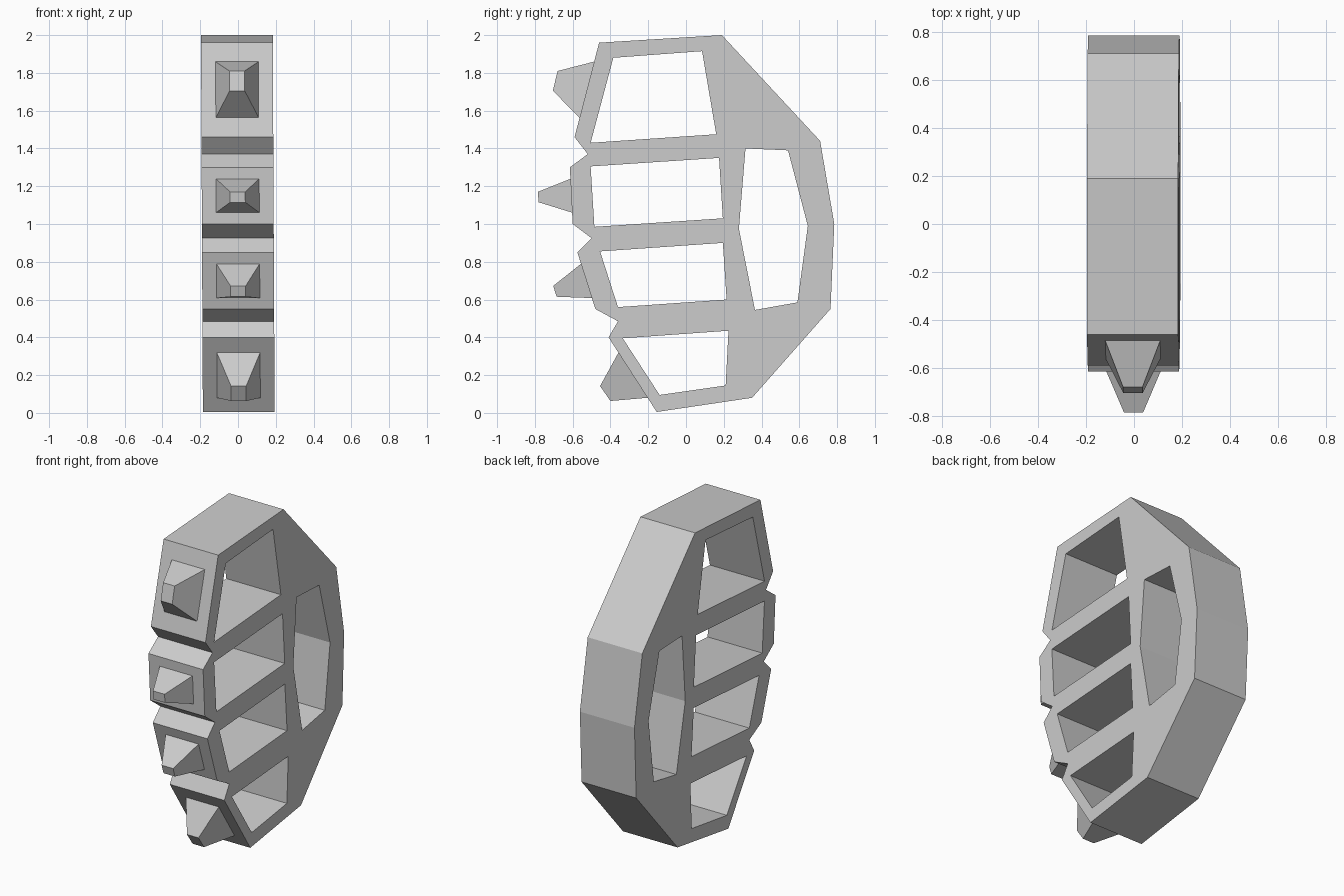
import bpy, bmesh

cube = bpy.data.objects.get("Cube")
if cube:
    bpy.data.objects.remove(cube, do_unlink=True)

HALF = 0.19   # half thickness of the frame

metal = bpy.data.materials.new("plain_grey")
metal.use_nodes = True
GREY = (0.6, 0.6, 0.6, 1)
metal.diffuse_color = GREY
metal.node_tree.nodes["Principled BSDF"].inputs["Base Color"].default_value = GREY


def finish(name, bm):
    """Turn a bmesh into a flat shaded object with a very slight lean."""
    for v in bm.verts:
        v.co.x -= 0.005 * (v.co.z - 0.8)
    bmesh.ops.recalc_face_normals(bm, faces=bm.faces)
    mesh = bpy.data.meshes.new(name)
    bm.to_mesh(mesh)
    bm.free()
    mesh.materials.append(metal)
    bpy.context.collection.objects.link(bpy.data.objects.new(name, mesh))


# Side profile of the frame, as (y, z), with its knuckle notches
outline = [(-.46, 1.96), (.19, 2), (.71, 1.44), (.785, 1), (.765, .55),
           (.35, .08), (-.155, .005), (-.41, .4), (-.36, .485), (-.48, .55),
           (-.575, .85), (-.5, .925), (-.6, 1), (-.615, 1.3), (-.52, 1.37),
           (-.59, 1.46)]
# Four finger holes and the palm hole
holes = [
    [(-.385, 1.88), (.085, 1.915), (.16, 1.475), (-.505, 1.43)],
    [(-.505, 1.305), (.175, 1.35), (.195, 1.03), (-.485, .985)],
    [(-.455, .855), (.195, .9), (.215, .6), (-.36, .56)],
    [(-.335, .395), (.225, .435), (.21, .145), (-.14, .095)],
    [(.315, 1.4), (.54, 1.39), (.645, .99), (.59, .585), (.365, .545), (.28, .975)],
]

# Frame: fill the profile around the holes, then extrude it sideways
bm = bmesh.new()
for loop in [outline] + holes:
    vs = [bm.verts.new((-HALF, y, z)) for y, z in loop]
    for a, b in zip(vs, vs[1:] + vs[:1]):
        bm.edges.new((a, b))
bmesh.ops.triangle_fill(bm, use_beauty=True, edges=bm.edges[:], normal=(-1, 0, 0))
side = bmesh.ops.extrude_face_region(bm, geom=bm.faces[:], use_keep_orig=True)
moved = [g for g in side["geom"] if isinstance(g, bmesh.types.BMVert)]
bmesh.ops.translate(bm, verts=moved, vec=(2 * HALF, 0, 0))
bmesh.ops.dissolve_limit(bm, angle_limit=0.01, verts=bm.verts[:], edges=bm.edges[:])
finish("knuckle_frame", bm)


def spike(name, base, tip):
    """Truncated pyramid; base and tip are (y, z) pairs, upper then lower."""
    bm = bmesh.new()
    rings = []
    for (top, low), w in ((base, .115), (tip, .04)):
        corners = [(-w, *top), (w, *top), (w, *low), (-w, *low)]
        rings.append([bm.verts.new(c) for c in corners])
    for ring in rings:
        bm.faces.new(ring)
    a, b = rings
    for i in range(4):
        j = (i + 1) % 4
        bm.faces.new((a[i], a[j], b[j], b[i]))
    finish(name, bm)


# Spikes on the four knuckles, top to bottom
spike("spike_top", [(-.485, 1.86), (-.56, 1.56)], [(-.68, 1.81), (-.705, 1.705)])
spike("spike_upper", [(-.61, 1.24), (-.602, 1.06)], [(-.785, 1.17), (-.78, 1.115)])
spike("spike_lower", [(-.555, .79), (-.498, .608)], [(-.703, .672), (-.685, .615)])
spike("spike_bottom", [(-.357, .32), (-.203, .08)], [(-.455, .142), (-.4, .063)])
